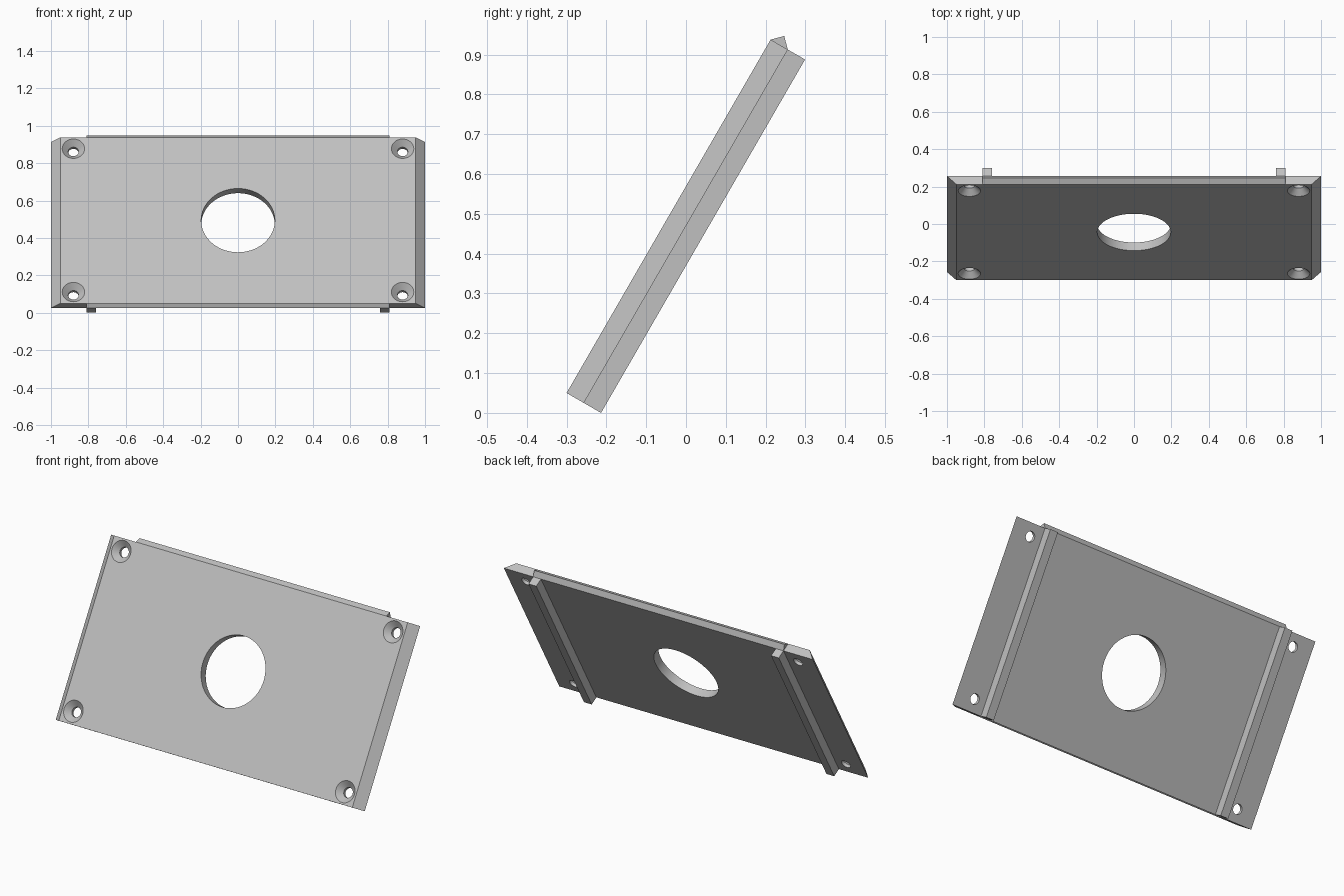
import bpy, bmesh, math
from mathutils import Matrix, Vector

cube = bpy.data.objects.get("Cube")
if cube:
    bpy.data.objects.remove(cube, do_unlink=True)

LENGTH, THICK, RIB_X = 1.025, 0.05, 0.81
# Local frame: x across, y up the slope, z out of the front face
FRAME = Matrix.Translation((0, -0.3, 0.05)) @ Matrix.Rotation(math.radians(60), 4, 'X')

grey = bpy.data.materials.new("plain grey")
grey.use_nodes = True
colour = (0.53, 0.53, 0.53, 1)
grey.diffuse_color = colour
grey.node_tree.nodes["Principled BSDF"].inputs["Base Color"].default_value = colour


def finish(name, bm):
    bmesh.ops.recalc_face_normals(bm, faces=bm.faces)
    mesh = bpy.data.meshes.new(name)
    bm.to_mesh(mesh)
    bm.free()
    mesh.materials.append(grey)
    obj = bpy.data.objects.new(name, mesh)
    obj.matrix_world = FRAME
    bpy.context.collection.objects.link(obj)
    return obj


def prism(name, points, direction):
    """Extrude a flat outline along a direction."""
    bm = bmesh.new()
    face = bm.faces.new([bm.verts.new(p) for p in points])
    grown = bmesh.ops.extrude_face_region(bm, geom=[face])["geom"]
    verts = [g for g in grown if isinstance(g, bmesh.types.BMVert)]
    bmesh.ops.translate(bm, verts=verts, vec=Vector(direction))
    return finish(name, bm)


def lathe(name, x, y, profile, segments):
    """Spin a radius/height profile into a solid hole cutter."""
    bm = bmesh.new()
    rings = []
    for r, z in profile:
        rings.append([bm.verts.new((x + r * math.cos(a), y + r * math.sin(a), z))
                      for a in (math.tau * i / segments for i in range(segments))])
    for low, high in zip(rings, rings[1:]):
        for i in range(segments):
            j = (i + 1) % segments
            bm.faces.new((low[i], low[j], high[j], high[i]))
    bm.faces.new(rings[0])
    bm.faces.new(rings[-1])
    return finish(name, bm)


def cut(target, cutter):
    mod = target.modifiers.new("cut", 'BOOLEAN')
    mod.operation, mod.solver, mod.object = 'DIFFERENCE', 'EXACT', cutter
    cutter.hide_render = True
    bpy.context.view_layer.objects.active = target
    bpy.ops.object.modifier_apply(modifier=mod.name)
    bpy.data.objects.remove(cutter, do_unlink=True)


# Plate with sloping side edges
plate = prism("plate", [(-0.95, 0, 0), (0.95, 0, 0), (1, 0, -THICK), (-1, 0, -THICK)],
              (0, LENGTH, 0))

# Tongue along the top edge, matching groove along the bottom edge
prism("top_tongue", [(-RIB_X, LENGTH, 0), (-RIB_X, LENGTH + 0.025, -THICK / 2),
                     (-RIB_X, LENGTH, -THICK)], (2 * RIB_X, 0, 0))
cut(plate, prism("groove_cutter", [(-RIB_X, -0.025, 0.025), (-RIB_X, 0.025, -THICK / 2),
                                   (-RIB_X, -0.025, -0.075)], (2 * RIB_X, 0, 0)))

# Large centre opening
cut(plate, lathe("centre_cutter", 0, LENGTH / 2, [(0.197, -0.1), (0.197, 0.1)], 64))

# Countersunk screw holes in the corners
screw = [(0.028, -0.1), (0.028, -0.032), (0.06, 0), (0.06, 0.02)]
for x in (-0.88, 0.88):
    for y in (0.07, LENGTH - 0.07):
        cut(plate, lathe("screw_cutter", x, y, screw, 32))

# Two rails on the back
for side, name in ((1, "left_rail"), (-1, "right_rail")):
    a, b = side * (RIB_X - 0.05), side * RIB_X
    prism(name, [(a, 0, -THICK), (b, 0, -THICK), (b, 0, -0.1), (a, 0, -0.1)],
          (0, LENGTH, 0))

# Smooth the round walls, keep the edges crisp
bpy.ops.object.select_all(action='DESELECT')
plate.select_set(True)
bpy.context.view_layer.objects.active = plate
bpy.ops.object.shade_smooth_by_angle(angle=math.radians(25))
